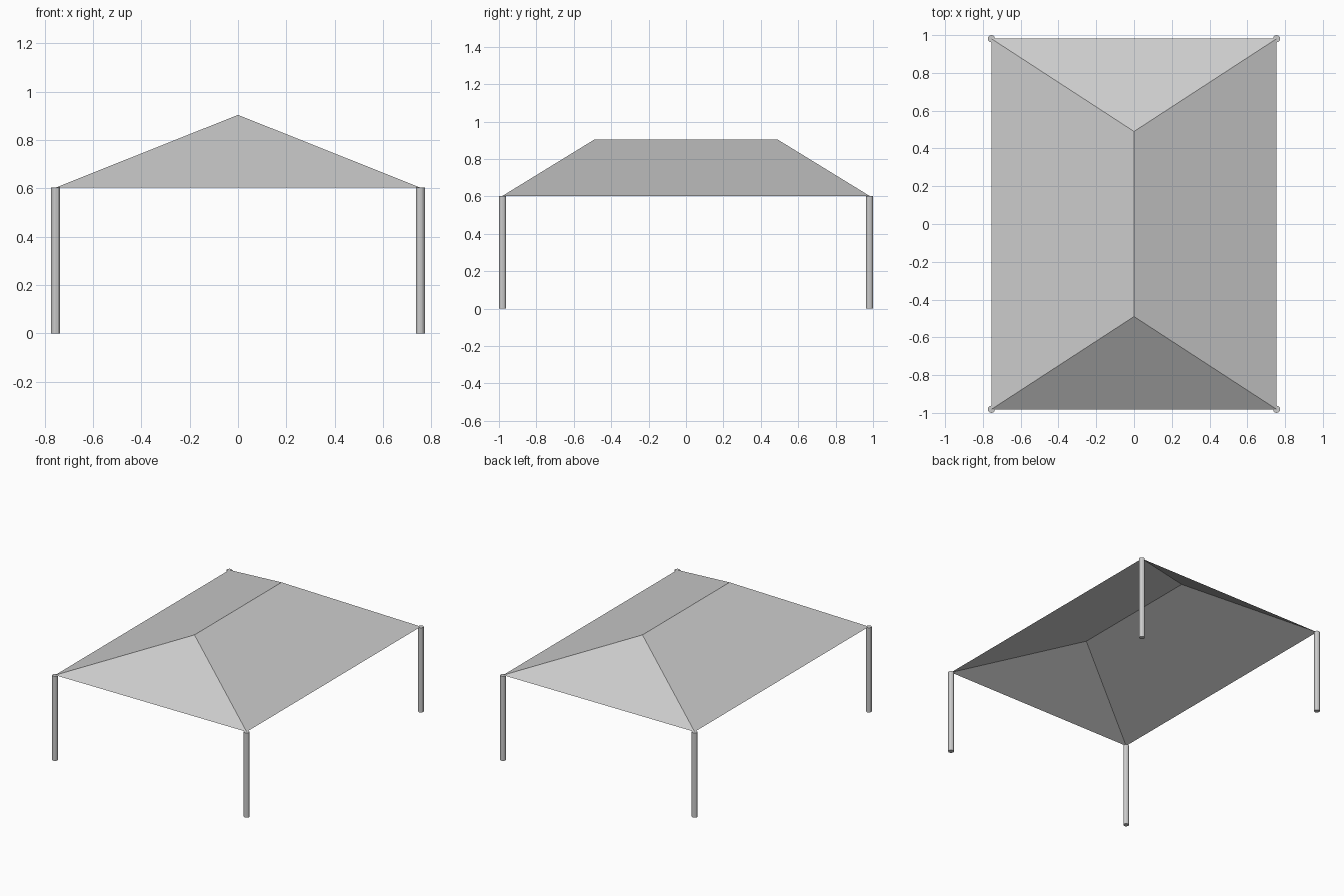
import bpy, bmesh

if "Cube" in bpy.data.objects:
    bpy.data.objects.remove(bpy.data.objects["Cube"])

PX, PY, R = 0.755, 0.981, 0.019   # post centres and radius
EAVE, RIDGE, RIDGE_Y = 0.603, 0.904, 0.49

# Four corner posts
for xn, sx in (("left", -1), ("right", 1)):
    for yn, sy in (("front", -1), ("back", 1)):
        bpy.ops.mesh.primitive_cylinder_add(vertices=12, radius=R, depth=EAVE,
                                            location=(sx * PX, sy * PY, EAVE / 2))
        bpy.context.object.name = f"{yn}_{xn}_post"

# Thin hipped roof, open underneath
bm = bmesh.new()
fl, fr, br, bl = [bm.verts.new((x * PX, y * PY, EAVE))
                  for x, y in ((-1, -1), (1, -1), (1, 1), (-1, 1))]
rf, rb = [bm.verts.new((0, y * RIDGE_Y, RIDGE)) for y in (-1, 1)]
for face in ((fl, fr, rf), (fr, br, rb, rf), (br, bl, rb), (bl, fl, rf, rb)):
    bm.faces.new(face)
mesh = bpy.data.meshes.new("roof")
bm.to_mesh(mesh)
bm.free()
bpy.context.collection.objects.link(bpy.data.objects.new("roof", mesh))
